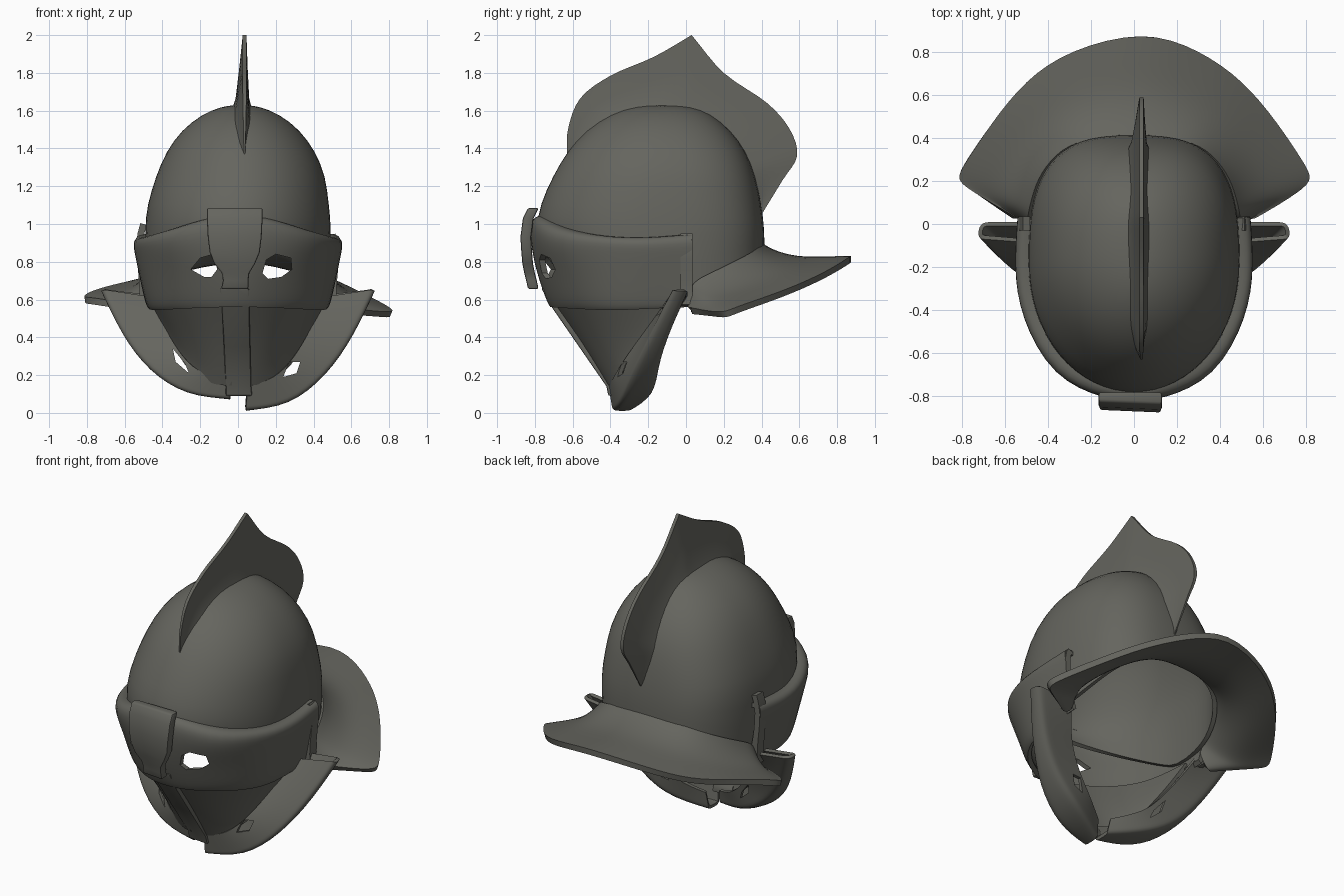
import bpy, bmesh, math
from mathutils import Vector

if "Cube" in bpy.data.objects:
    bpy.data.objects.remove(bpy.data.objects["Cube"])

iron = bpy.data.materials.new("dark iron")
iron.diffuse_color = (0.13, 0.13, 0.113, 1)
iron.use_nodes = True
iron.node_tree.nodes["Principled BSDF"].inputs["Base Color"].default_value = iron.diffuse_color


def finish(name, bm, mods=(), angle=40):
    """Turn a bmesh into a smooth object and apply its modifiers."""
    bmesh.ops.remove_doubles(bm, verts=bm.verts, dist=1e-4)
    bmesh.ops.recalc_face_normals(bm, faces=bm.faces)
    me = bpy.data.meshes.new(name)
    bm.to_mesh(me)
    bm.free()
    me.materials.append(iron)
    ob = bpy.data.objects.new(name, me)
    bpy.context.collection.objects.link(ob)
    bpy.ops.object.select_all(action='DESELECT')
    bpy.context.view_layer.objects.active = ob
    ob.select_set(True)
    for kind, props in mods:
        m = ob.modifiers.new(kind, kind)
        for k, v in props.items():
            setattr(m, k, v)
        bpy.ops.object.modifier_apply(modifier=m.name)
    bpy.ops.object.shade_smooth_by_angle(angle=math.radians(angle))
    return ob


def sheet(name, rows, thick, level=2, wrap=False, cutters=()):
    """Curved plate through rows of points, thickened, with optional holes."""
    bm = bmesh.new()
    vs = [[bm.verts.new(p) for p in r] for r in rows]
    n = len(rows[0])
    for a, b in zip(vs, vs[1:]):
        for i in range(n if wrap else n - 1):
            j = (i + 1) % n
            bm.faces.new((a[i], a[j], b[j], b[i]))
    mods = [('SUBSURF', dict(levels=level, boundary_smooth='PRESERVE_CORNERS')),
            ('SOLIDIFY', dict(thickness=thick, offset=0))]
    mods += [('BOOLEAN', dict(object=c, operation='DIFFERENCE', solver='EXACT')) for c in cutters]
    ob = finish(name, bm, mods)
    for c in cutters:
        bpy.data.objects.remove(c)
    return ob


def prism(name, outline, y0, y1):
    """Hole cutter running along y."""
    bm = bmesh.new()
    a = [bm.verts.new((x, y0, z)) for x, z in outline]
    b = [bm.verts.new((x, y1, z)) for x, z in outline]
    n = len(a)
    bm.faces.new(a)
    bm.faces.new(b[::-1])
    for i in range(n):
        bm.faces.new((a[i], b[i], b[(i + 1) % n], a[(i + 1) % n]))
    ob = finish(name, bm)
    ob.hide_render = True
    return ob


def both(half):
    """Mirror a row that starts on the centre line."""
    return [(-x, y, z) for x, y, z in half[:0:-1]] + half


def smooth(pts, steps=4):
    """Catmull-Rom curve through 2D points."""
    p = [Vector(q) for q in pts]
    p = [2 * p[0] - p[1]] + p + [2 * p[-1] - p[-2]]
    out = []
    for a, b, c, d in zip(p, p[1:], p[2:], p[3:]):
        for k in range(steps):
            t = k / steps
            out.append(.5 * (2 * b + (c - a) * t + (2 * a - 5 * b + 4 * c - d) * t * t
                             + (3 * b - a - 3 * c + d) * t ** 3))
    return out + [p[-2]]


# skull dome: height, half width, front y, back y, squareness of the back
levels = [(1.62, 0.0, -.13, -.13, 1), (1.61, .10, -.28, .04, .95), (1.57, .20, -.40, .13, .9),
          (1.49, .305, -.52, .23, .85), (1.38, .385, -.62, .31, .8), (1.25, .44, -.695, .36, .75),
          (1.1, .47, -.765, .39, .7), (.97, .487, -.785, .405, .68), (None, .468, -.75, .405, .68)]
rows = []
for z, w, yf, yb, sq in levels:
    yc = yf + (yb - yf) * .5
    row = []
    for i in range(32):
        t = math.tau * i / 32
        c, s = math.cos(t), math.sin(t)
        p = sq if s > 0 else 1
        x = w * math.copysign(abs(c) ** p, c) + (.015 if z and z > 1.2 else 0)
        y = yc + (yb - yc) * math.copysign(abs(s) ** p, s)
        zz = z if z is not None else (.62 + .25 * max(s, 0) ** 1.5 + .3 * max(-s, 0))
        row.append((x, y, zz))
    rows.append(row)
sheet("skull_dome", rows, .025, 1, True)

# crest: outer edge and root curve, (y, z)
outer = [(-.63, 1.36), (-.625, 1.5), (-.56, 1.665), (-.4, 1.785), (-.17, 1.885), (.03, 2.0),
         (.2, 1.80), (.43, 1.64), (.55, 1.5), (.588, 1.36), (.51, 1.23), (.40, 1.05)]
root = [(-.59, 1.36), (-.54, 1.43), (-.45, 1.5), (-.31, 1.56), (-.12, 1.59), (.0, 1.57),
        (.1, 1.53), (.21, 1.44), (.28, 1.35), (.33, 1.25), (.36, 1.15), (.37, 1.05)]
outer = smooth(outer[:6])[:-1] + smooth(outer[5:])
root = smooth(root)
last = len(root) - 1
bm = bmesh.new()
rings = []
for k, ((oy, oz), (ry, rz)) in enumerate(zip(outer, root)):
    taper = min(1, .3 + .08 * min(k, last - k))
    ring = []
    for side in (1, -1):
        for f, h in ((0, .06), (.22, .036), (.6, .022), (1, .010))[::side]:
            cx = .02 + .015 * f
            ring.append(bm.verts.new((cx + side * h * taper, ry + (oy - ry) * f, rz + (oz - rz) * f)))
    rings.append(ring)
for a, b in zip(rings, rings[1:]):
    for i in range(8):
        bm.faces.new((a[i], a[(i + 1) % 8], b[(i + 1) % 8], b[i]))
bm.faces.new(rings[0])
bm.faces.new(rings[-1][::-1])
finish("crest", bm, angle=50)

# flared neck guard, from the dome out to the rim
inner = [(0, .395, .89), (.2, .39, .875), (.33, .345, .84), (.425, .23, .78),
         (.46, .13, .73), (.475, .07, .70), (.48, .04, .67), (.485, .02, .63)]
rim = [(.05, .905, .835), (.30, .81, .77), (.50, .67, .695), (.66, .475, .615),
       (.79, .28, .55), (.825, .215, .52), (.775, .165, .52), (.56, .03, .54)]
rows = []
for f, sag in ((0, 0), (.12, .03), (.4, .05), (.75, .02), (1, 0)):
    half = [tuple(a + (b - a) * f - (sag if k == 2 else 0) for k, (a, b) in enumerate(zip(p, q)))
            for p, q in zip(inner, rim)]
    # the left corner of the rim sits a little higher
    rows.append([(x, y, z + .075 * f * min(1, max(0, -x - .5) / .25)) for x, y, z in both(half)])
sheet("neck_guard", rows, .035)

# brow visor wrapped around the front, with two eye holes
rest = [(0, -.76, 1.03), (.13, -.745, 1.03), (.33, -.64, .96), (.46, -.42, .915), (.48, -.2, .91), (.465, .03, .93)]
top = [(0, -.81, 1.03), (.13, -.805, 1.03), (.37, -.71, .96), (.52, -.43, .92), (.55, -.2, .915), (.535, .03, .94)]
upper = [(0, -.815, .92), (.13, -.805, .91), (.37, -.71, .88), (.515, -.43, .87), (.545, -.2, .86), (.525, .03, .86)]
mid = [(0, -.79, .76), (.13, -.765, .76), (.34, -.65, .75), (.49, -.42, .73), (.515, -.2, .73), (.50, .03, .73)]
low = [(0, -.735, .60), (.13, -.71, .60), (.32, -.60, .59), (.46, -.40, .57), (.48, -.2, .58), (.475, .03, .58)]
lip = [(0, -.715, .57), (.13, -.69, .565), (.31, -.575, .56), (.44, -.39, .55), (.465, -.2, .56), (.465, .03, .57)]
eye_r = prism("eye_cutter", [(.13, .74), (.15, .81), (.2, .84), (.28, .82), (.285, .76), (.23, .72), (.16, .71)], -1, -.3)
eye_l = prism("eye_cutter", [(-.25, .76), (-.2, .82), (-.13, .84), (-.11, .76), (-.14, .72), (-.18, .72)], -1, -.3)
sheet("brow_visor", [both(r) for r in (rest, top, upper, mid, low, lip)], .028, cutters=(eye_r, eye_l))

# hinge straps closing the visor at the temples
for s in (1, -1):
    rows = [[(s * x, y, z) for y in (-.03, .035)] for x, z in
            ((.5, 1.0 if s < 0 else .94), (.53, .9), (.51, .75), (.50, .62), (.51, .57))]
    sheet("hinge_strap", rows, .035, 1)

# lower face plates and deep flared cheek flanges
face_top = [(.03, -.70, .59), (.18, -.65, .59), (.33, -.53, .59), (.43, -.36, .59), (.46, -.08, .60)]
face_mid = [(.03, -.55, .38), (.13, -.52, .38), (.23, -.44, .38), (.31, -.33, .39), (.38, -.17, .43)]
face_low = [(.03, -.41, .15), (.08, -.40, .15), (.14, -.38, .16), (.21, -.35, .20), (.27, -.30, .25)]
in_front = [(.47, -.08, .61), (.385, -.20, .44), (.29, -.32, .28), (.19, -.38, .18), (.05, -.40, .14)]
out_front = [(.72, -.06, .65), (.61, -.18, .41), (.47, -.28, .20), (.27, -.34, .035), (.04, -.38, .02)]
out_back = [(.71, 0, .65), (.60, -.10, .42), (.46, -.16, .23), (.29, -.17, .09), (.04, -.29, .02)]
in_back = [(.47, -.0, .62), (.39, -.11, .45), (.28, -.16, .30), (.19, -.18, .20), (.05, -.27, .13)]


def blend(p, q, f):
    return [tuple(Vector(a).lerp(Vector(b), f)) for a, b in zip(p, q)]


for s, side in ((1, "right"), (-1, "left")):
    rows = [[(s * x, y, z) for x, y, z in r] for r in (face_top, face_mid, face_low)]
    sheet(side + "_face_plate", rows, .02)
    lift = 0 if s > 0 else .065
    rows = [in_front, blend(in_front, out_front, .5), blend(in_front, out_front, .9), out_front,
            out_back, blend(out_back, in_back, .15), in_back]
    rows = [[(s * x, y, z + lift * max(0, 1 - z / .3)) for x, y, z in r] for r in rows]
    if s > 0:
        hole = [(.24, .19), (.27, .27), (.33, .27), (.31, .21)]
    else:
        hole = [(-.26, .21), (-.33, .27), (-.345, .34), (-.28, .26)]
    sheet(side + "_cheek_flange", rows, .02, cutters=(prism("hole_cutter", hole, -.8, .2),))


def slab(name, sections, depth):
    """Plate from (left x, right x, y, z) sections, with a bevelled edge."""
    bm = bmesh.new()
    rings = [[bm.verts.new(p) for p in ((l, y, z), (r, y - .012, z), (r, y + depth, z), (l, y + depth, z))]
             for l, r, y, z in sections]
    for a, b in zip(rings, rings[1:]):
        for i in range(4):
            bm.faces.new((a[i], a[(i + 1) % 4], b[(i + 1) % 4], b[i]))
    bm.faces.new(rings[0])
    bm.faces.new(rings[-1][::-1])
    finish(name, bm, [('BEVEL', dict(width=.01, segments=2))])


# nose bar down the face and plate over the brow
slab("nose_bar", [(-.10, .06, -.755, .66), (-.085, .06, -.70, .56), (-.075, .065, -.555, .35),
                  (-.065, .07, -.41, .14), (-.065, .075, -.40, .09)], .04)
slab("brow_plate", [(-.165, .13, -.825, 1.085), (-.165, .13, -.852, 1.03), (-.16, .125, -.865, .93),
                    (-.15, .115, -.86, .85), (-.125, .09, -.855, .79), (-.085, .06, -.845, .74),
                    (-.08, .055, -.835, .70), (-.09, .055, -.825, .655)], .045)
